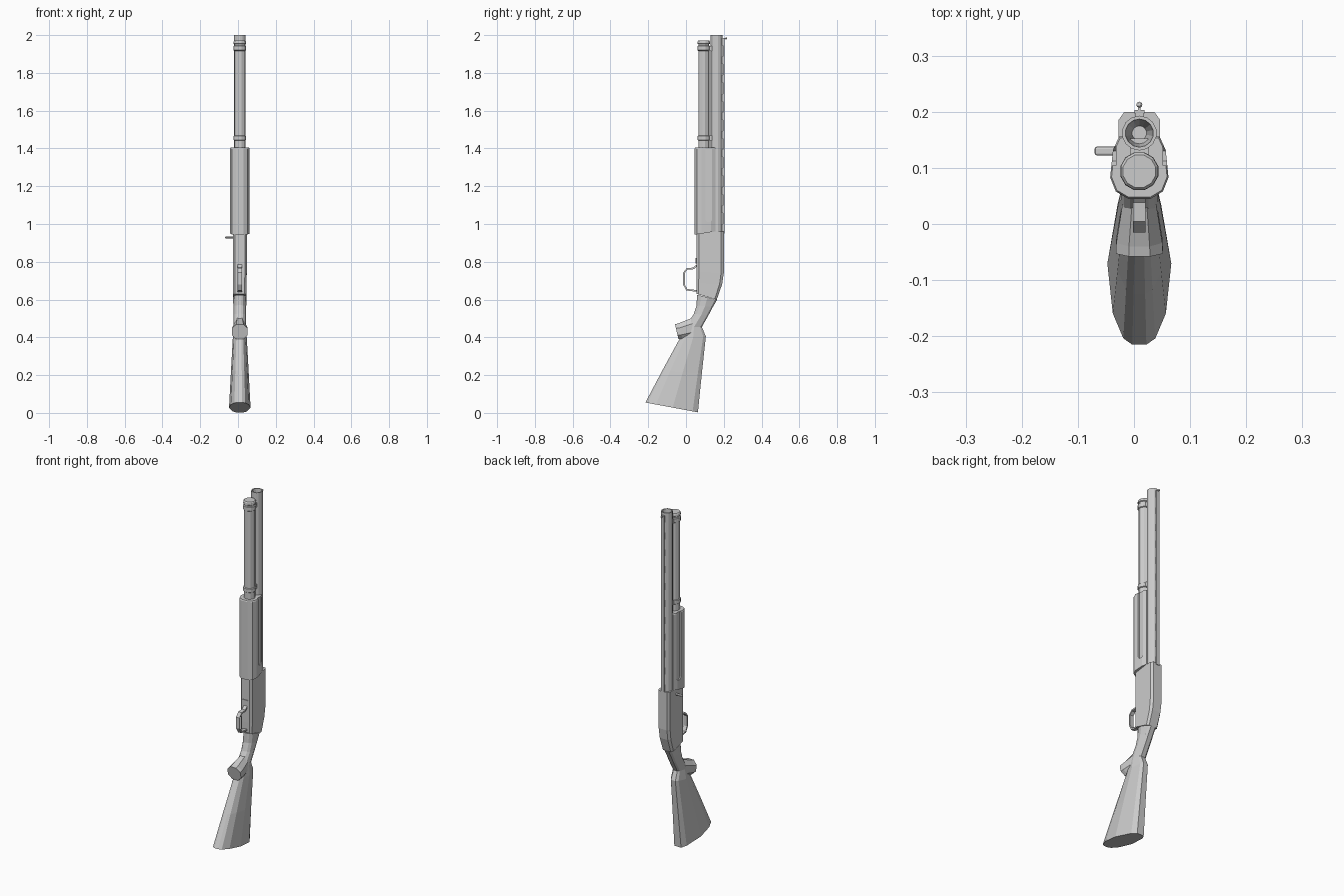
import bpy, bmesh, math
from mathutils import Vector

if "Cube" in bpy.data.objects:
    bpy.data.objects.remove(bpy.data.objects["Cube"])

CX = 0.0095          # the body sits slightly right of centre
BARREL_Y, TUBE_Y = 0.162, 0.094


def finish(name, bm):
    bmesh.ops.recalc_face_normals(bm, faces=bm.faces)
    me = bpy.data.meshes.new(name)
    bm.to_mesh(me)
    bm.free()
    ob = bpy.data.objects.new(name, me)
    bpy.context.collection.objects.link(ob)
    return ob


def skin(name, rings, closed=False):
    """Join rings of points with quads, capping the ends if open."""
    bm = bmesh.new()
    loops = [[bm.verts.new(p) for p in r] for r in rings]
    pairs = list(zip(loops, loops[1:])) + ([(loops[-1], loops[0])] if closed else [])
    for a, b in pairs:
        for i in range(len(a)):
            j = (i + 1) % len(a)
            bm.faces.new((a[i], a[j], b[j], b[i]))
    if not closed:
        bm.faces.new(loops[0])
        bm.faces.new(loops[-1])
    return finish(name, bm)


def loft(name, half, sections):
    """half: (t, u) from front to back; section: front y,z, back y,z, half width."""
    full = half + [(t, -u) for t, u in reversed(half) if u > 0]
    rings = []
    for fy, fz, by, bz, w in sections:
        rings.append([(CX + u * w, fy + (by - fy) * t, fz + (bz - fz) * t) for t, u in full])
    return skin(name, rings)


def lathe(name, y, profile, n=12):
    """Turn an (r, z) profile about a vertical axis."""
    turn = [2 * math.pi * (k + 0.5) / n for k in range(n)]
    return skin(name, [[(CX + r * math.cos(a), y + r * math.sin(a), z) for a in turn]
                       for r, z in profile])


def box(name, x, y, z):
    bm = bmesh.new()
    bmesh.ops.create_cube(bm, size=1)
    for v in bm.verts:
        v.co = Vector([(lo + hi) / 2 + c * (hi - lo) for (lo, hi), c in zip((x, y, z), v.co)])
    return finish(name, bm)


# Shoulder stock flowing through the wrist up to the receiver
oval = [(0, .22), (.04, .5), (.2, .83), (.52, 1), (.9, .68), (1, .38)]
loft("stock", oval, [
    (-.215, .055, .063, .003, .057),
    (-.125, .225, .084, .21, .047),
    (-.035, .39, .105, .405, .037),
    (-.002, .455, .084, .455, .033),
    (.042, .525, .118, .515, .033),
    (.056, .57, .142, .56, .034),
    (.058, .625, .165, .60, .036)])

# Flared pistol grip
octagon = [(0, .45), (.28, 1), (.72, 1), (1, .45)]
loft("grip", octagon, [
    (-.058, .469, -.04, .39, .042),
    (-.04, .474, -.018, .39, .041),
    (.03, .502, .05, .40, .03)])

# Receiver with chamfered edges and a sloping rear
slab = [(0, .72), (.09, 1), (.9, 1), (1, .72)]
loft("receiver", slab, [
    (.056, .63, .163, .60, .035),
    (.055, .69, .191, .68, .036),
    (.055, .75, .2, .74, .037),
    (.055, .96, .2, .96, .037)])

# Loading port plate under the receiver
box("loading_plate", (CX - .018, CX + .018), (.051, .06), (.79, .82))

# Bolt handle with a rounded tip
handle = box("bolt_handle", (-.07, -.02), (.122, .138), (.924, .933))
bev = handle.modifiers.new("round", "BEVEL")
bev.width = .004
bev.segments = 2

# Barrel with tapered bore
lathe("barrel", BARREL_Y, [(.031, .9), (.031, 2), (.025, 2), (.023, 1.97), (.013, 1.9)], 14)

# Magazine tube, clamp bands and end cap
lathe("magazine_tube", TUBE_Y, [
    (.03, .9), (.03, 1.442), (.035, 1.445), (.035, 1.465), (.03, 1.468),
    (.03, 1.917), (.035, 1.92), (.035, 1.942), (.03, 1.945),
    (.03, 1.952), (.035, 1.955), (.034, 1.966), (.03, 1.971)])
for i, z in enumerate((1.442, 1.917)):
    box(f"barrel_clamp_{i + 1}", (CX - .017, CX + .017), (TUBE_Y + .01, BARREL_Y - .01), (z, z + .026))
box("tube_web", (CX - .006, CX + .006), (TUBE_Y + .02, BARREL_Y - .02), (1.38, 1.93))

# Sliding fore-end with slanted lower edge
section = [(.02, .045), (.042, .058), (.052, .083), (.047, .132), (.036, .156)]
outline = section + [(-x, y) for x, y in reversed(section)]
fore = skin("fore_end", [
    [(CX + x, y, .943 + (y - .045) * .16) for x, y in outline],
    [(CX + x, y, 1.398) for x, y in outline],
    [(CX + x * .95, .1 + (y - .1) * .95, 1.404) for x, y in outline]])

# Side grooves in the fore-end, cut from the top down to a rounded end
groove = [(.104, 1.45), (.104, 1.022), (.112, 1.01), (.13, 1.01), (.138, 1.022), (.138, 1.45)]
for s, side in ((1, "right"), (-1, "left")):
    cutter = skin(f"groove_cutter_{side}", [[(CX + s * x, y, z) for y, z in groove] for x in (.042, .08)])
    cutter.hide_render = True
    cutter.hide_viewport = True
    cut = fore.modifiers.new(f"groove_{side}", "BOOLEAN")
    cut.operation = "DIFFERENCE"
    cut.solver = "EXACT"
    cut.object = cutter

# Ventilated rib on evenly spaced posts
box("rib", (CX - .009, CX + .009), (.197, .203), (.95, 1.985))
for i in range(11):
    z = .96 + i * .0985
    box(f"rib_post_{i + 1}", (CX - .007, CX + .007), (.186, .198), (z, z + .04 if i < 10 else 1.985))

# Front bead sight
box("sight_post", (CX - .002, CX + .002), (.2, .211), (1.98, 1.985))
bm = bmesh.new()
bmesh.ops.create_uvsphere(bm, u_segments=8, v_segments=6, radius=.0055)
bmesh.ops.translate(bm, verts=bm.verts, vec=(CX, .2125, 1.9825))
finish("sight_bead", bm)

# Trigger guard: flat strap swept along a bent path
path = [Vector(p) for p in ((.062, .785), (.04, .765), (.006, .762), (-.011, .742),
                            (-.011, .68), (.004, .652), (.062, .645))]
rings = []
for i, p in enumerate(path):
    d = (path[min(i + 1, len(path) - 1)] - path[max(i - 1, 0)]).normalized()
    n = Vector((-d.y, d.x)) * .0045
    a, b = p + n, p - n
    rings.append([(CX - .011, *a), (CX + .011, *a), (CX + .011, *b), (CX - .011, *b)])
skin("trigger_guard", rings)
